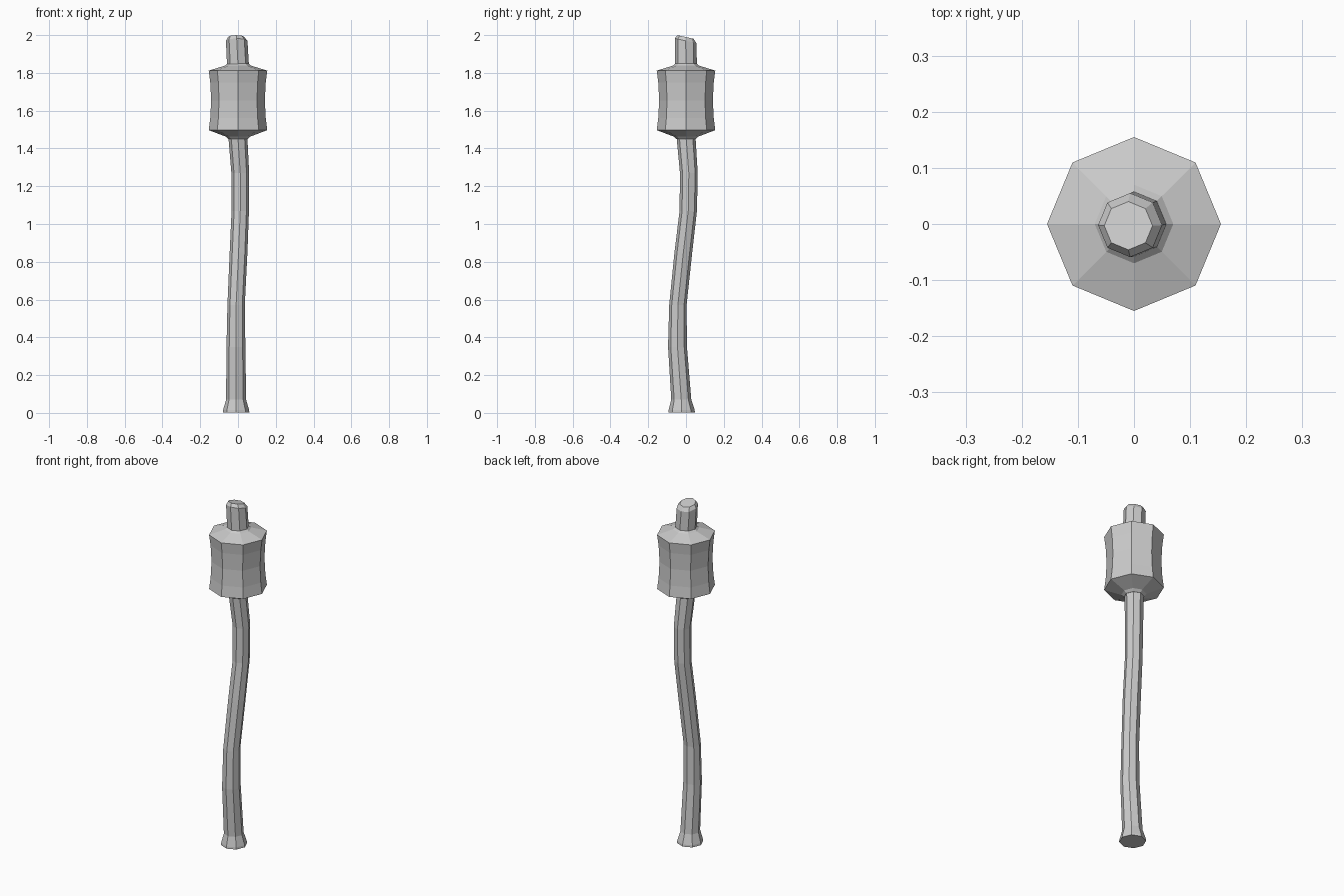
import bpy, bmesh, math

if "Cube" in bpy.data.objects:
    bpy.data.objects.remove(bpy.data.objects["Cube"])

SIDES = 8

def lofted(name, rings):
    """Skin eight-sided rings (cx, cy, z, radius, slope along y) and cap both ends."""
    bm = bmesh.new()
    loops = []
    for cx, cy, z, r, slope in rings:
        loop = []
        for i in range(SIDES):
            a = 2 * math.pi * i / SIDES
            dy = r * math.sin(a)
            loop.append(bm.verts.new((cx + r * math.cos(a), cy + dy, z + slope * dy)))
        loops.append(loop)
    for lo, hi in zip(loops, loops[1:]):
        for i in range(SIDES):
            j = (i + 1) % SIDES
            bm.faces.new((lo[i], lo[j], hi[j], hi[i]))
    bm.faces.new(loops[0][::-1])
    bm.faces.new(loops[-1])
    bmesh.ops.recalc_face_normals(bm, faces=bm.faces)
    mesh = bpy.data.meshes.new(name)
    bm.to_mesh(mesh)
    bm.free()
    obj = bpy.data.objects.new(name, mesh)
    bpy.context.collection.objects.link(obj)
    return obj

# Crooked wooden shaft with flared foot and slanted, bevelled tip
lofted("handle", [
    (-0.010, -0.023, 0.003, 0.070, 0),
    (-0.010, -0.023, 0.015, 0.069, 0),
    (-0.010, -0.025, 0.070, 0.053, 0),
    (-0.011, -0.045, 0.350, 0.050, 0),
    (-0.010, -0.043, 0.570, 0.046, 0),
    (0.003, -0.014, 0.850, 0.047, 0),
    (0.012, 0.012, 1.070, 0.046, 0),
    (0.012, 0.015, 1.270, 0.047, 0),
    (0.000, 0.001, 1.450, 0.050, 0),
    (0.000, 0.000, 1.840, 0.058, 0),
    (-0.007, -0.002, 1.970, 0.057, -0.22),
    (-0.010, -0.003, 1.990, 0.043, -0.22),
])

# Mallet head, slightly waisted, with sloping ends
lofted("mallet_head", [(0, 0, z, r, 0) for z, r in [
    (1.450, 0.052), (1.463, 0.066), (1.497, 0.155), (1.560, 0.147),
    (1.655, 0.142), (1.750, 0.147), (1.812, 0.155),
    (1.838, 0.070), (1.850, 0.056)]])
